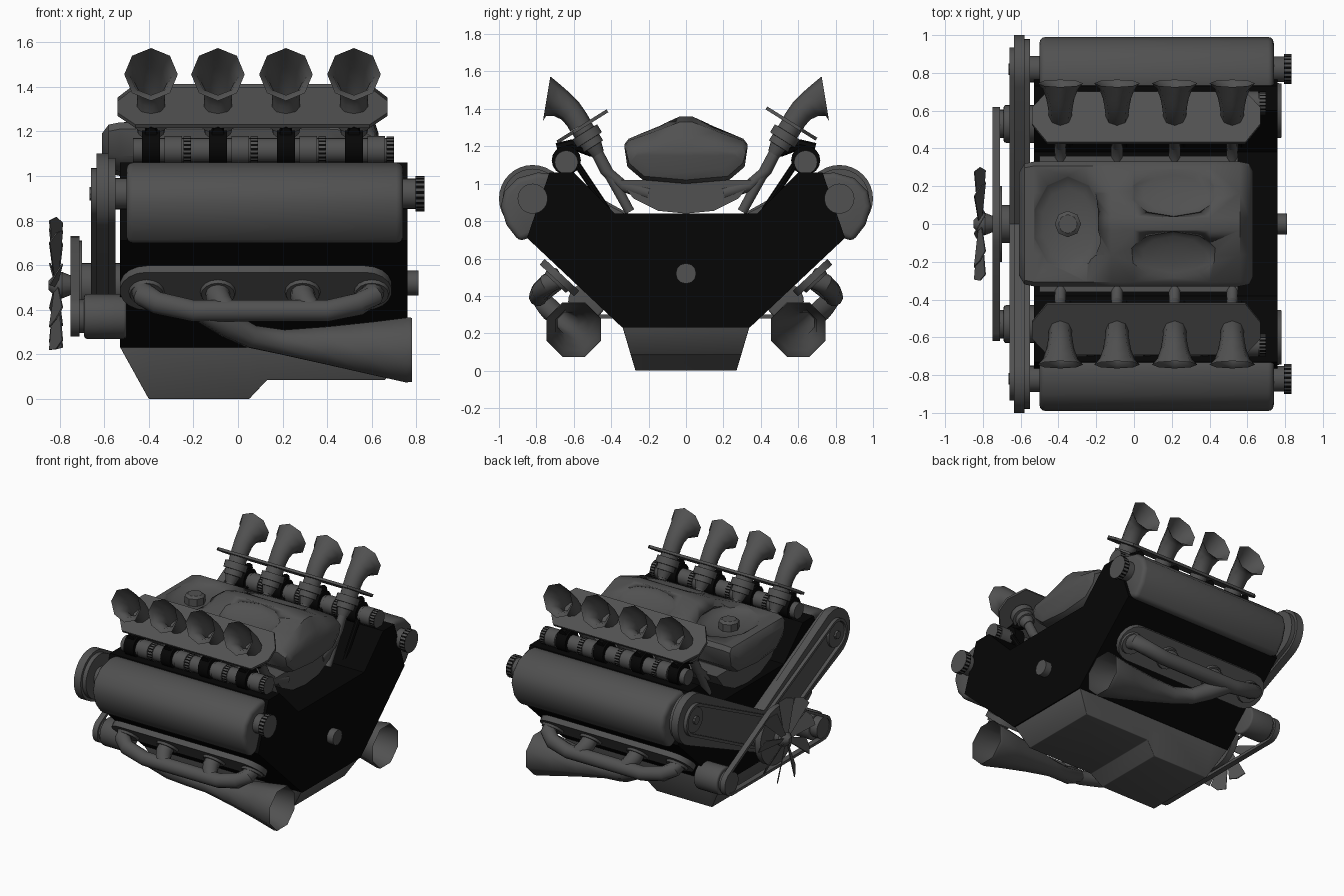
import bpy, bmesh, math
from mathutils import Vector, Matrix

if "Cube" in bpy.data.objects:
    bpy.data.objects.remove(bpy.data.objects["Cube"])

X, Y, Z = Vector((1, 0, 0)), Vector((0, 1, 0)), Vector((0, 0, 1))


def material(name, value):
    m = bpy.data.materials.new(name)
    m.use_nodes = True
    m.diffuse_color = (value, value, value, 1)
    m.node_tree.nodes["Principled BSDF"].inputs["Base Color"].default_value = m.diffuse_color
    return m


GREY = material("steel grey", 0.082)
BLACK = material("block black", 0.0018)


def finish(name, bm, mat, bevel=0, angle=35):
    bmesh.ops.recalc_face_normals(bm, faces=bm.faces)
    me = bpy.data.meshes.new(name)
    bm.to_mesh(me)
    bm.free()
    me.materials.append(mat)
    ob = bpy.data.objects.new(name, me)
    bpy.context.collection.objects.link(ob)
    bpy.ops.object.select_all(action="DESELECT")
    ob.select_set(True)
    bpy.context.view_layer.objects.active = ob
    if bevel:
        mod = ob.modifiers.new("rounding", "BEVEL")
        mod.width, mod.segments, mod.limit_method = bevel, 3, "ANGLE"
        mod.angle_limit = math.radians(42)
        bpy.ops.object.modifier_apply(modifier=mod.name)
    bpy.ops.object.shade_smooth_by_angle(angle=math.radians(angle))
    return ob


def loft(name, rings, mat, caps=True, **kw):
    bm = bmesh.new()
    rows = [[bm.verts.new(p) for p in ring] for ring in rings]
    n = len(rows[0])
    for a, b in zip(rows, rows[1:]):
        for i in range(n):
            j = (i + 1) % n
            bm.faces.new((a[i], a[j], b[j], b[i]))
    if caps:
        bm.faces.new(rows[0])
        bm.faces.new(rows[-1])
    return finish(name, bm, mat, **kw)


def extrude(name, outline, origin, u, v, depth, mat, **kw):
    """Outline in the u, v plane, pushed along u x v."""
    base = [Vector(origin) + u * a + v * b for a, b in outline]
    step = u.cross(v) * depth
    return loft(name, [base, [p + step for p in base]], mat, **kw)


def tube(name, path, radii, mat, ref=X, sides=12, caps=True, **kw):
    """Round tube with a radius for each path point."""
    pts = [Vector(p) for p in path]
    rings = []
    for i, p in enumerate(pts):
        t = (pts[min(i + 1, len(pts) - 1)] - pts[max(i - 1, 0)]).normalized()
        u = (ref - t * ref.dot(t)).normalized()
        v = t.cross(u)
        rings.append([p + (u * math.cos(a) + v * math.sin(a)) * radii[i]
                      for a in (math.tau * k / sides for k in range(sides))])
    return loft(name, rings, mat, caps, **kw)


def rod(name, x0, x1, y, z, r, mat, sides=24, **kw):
    return tube(name, [(x0, y, z), (x1, y, z)], [r, r], mat, Z, sides, **kw)


def knurl(name, x0, x1, y, z, r):
    """Grip ring with alternating grey and black strips."""
    ring = rod(name, x0, x1, y, z, r, GREY, 40)
    ring.data.materials.append(BLACK)
    for f in ring.data.polygons:
        f.material_index = f.index % 2 if abs(f.normal.x) < 0.5 else 0


def hull(circles):
    """Convex outline wrapped round (y, z, r) circles."""
    pts = sorted({(round(y + r * math.cos(a), 4), round(z + r * math.sin(a), 4))
                  for y, z, r in circles for a in (math.tau * k / 32 for k in range(32))})

    def half(seq):
        out = []
        for p in seq:
            while len(out) > 1 and ((out[-1][0] - out[-2][0]) * (p[1] - out[-2][1])
                                    - (out[-1][1] - out[-2][1]) * (p[0] - out[-2][0])) <= 0:
                out.pop()
            out.append(p)
        return out[:-1]
    return half(pts) + half(pts[::-1])


def belt(name, circles, x0, x1):
    """Closed band running round the given pulleys."""
    outer = hull(circles)
    inner = []
    for i, (y, z) in enumerate(outer):
        a, b = outer[i - 1], outer[(i + 1) % len(outer)]
        d = Vector((b[0] - a[0], b[1] - a[1])).normalized()
        inner.append((y - d.y * 0.02, z + d.x * 0.02))
    rings = [[(x, *p) for p in o] for x, o in ((x0, outer), (x1, outer), (x1, inner), (x0, inner), (x0, outer))]
    return loft(name, rings, GREY, False)


def mirrored(half):
    return half + [(-y, z) for y, z in reversed(half) if y != 0]


# Block, oil pan and crankshaft
extrude("engine_block", mirrored([(0.34, 0.23), (0.85, 0.71), (0.73, 1.06), (0.6, 1.06), (0.38, 0.84)]),
        (-0.53, 0, 0), Y, Z, 1.29, BLACK)
pan = []
for x, z in ((-0.53, 0.235), (-0.4, 0), (0.05, 0), (0.13, 0.085), (0.66, 0.085), (0.755, 0.235)):
    w = 0.27 + 0.07 * z / 0.235
    pan.append([(x, -w, z), (x, w, z), (x, 0.34, 0.24), (x, -0.34, 0.24)])
loft("oil_pan", pan, GREY, bevel=0.012)
rod("crankshaft_end", 0.7, 0.81, 0, 0.52, 0.055, GREY, 12)

# Plenum with a front dish, two scooped hollows and a filler cap
sections = []
for x, w, low, edge, peak in ((-0.61, 0.27, 1.05, 1.19, 1.19), (-0.58, 0.32, 1.01, 1.23, 1.23),
                              (-0.53, 0.33, 1.0, 1.24, 1.24), (-0.25, 0.33, 1.0, 1.24, 1.25),
                              (-0.12, 0.33, 1.0, 1.24, 1.34), (0, 0.33, 1.0, 1.24, 1.36),
                              (0.4, 0.33, 1.0, 1.24, 1.36), (0.56, 0.33, 1.0, 1.23, 1.33),
                              (0.61, 0.32, 1.02, 1.2, 1.25), (0.63, 0.28, 1.06, 1.17, 1.19)):
    prof = mirrored([(0, low), (w * 0.7, low + 0.02), (w * 0.95, low + 0.09), (w, edge - 0.03),
                     (w * 0.93, edge), (w * 0.5, (edge + peak) / 2), (w * 0.1, peak)])
    sections.append([(x, y, z) for y, z in prof])
plenum = loft("intake_plenum", sections, GREY, angle=40)
for centre, size, tilt in (((-0.35, 0, 1.26), (0.2, 0.27, 0.06), 0), ((0.21, 0.17, 1.305), (0.24, 0.145, 0.035), -0.33),
                           ((0.21, -0.17, 1.305), (0.24, 0.145, 0.035), 0.33)):
    bm = bmesh.new()
    bmesh.ops.create_uvsphere(bm, u_segments=10, v_segments=8, radius=1,
                              matrix=Matrix.Translation(centre) @ Matrix.Rotation(tilt, 4, "X")
                              @ Matrix.Diagonal((*size, 1)))
    cutter = finish("hollow_cutter", bm, GREY)
    cutter.hide_render = True
    mod = plenum.modifiers.new("hollow", "BOOLEAN")
    mod.operation, mod.object = "DIFFERENCE", cutter
    bpy.context.view_layer.objects.active = plenum
    bpy.ops.object.modifier_apply(modifier=mod.name)
    bpy.data.objects.remove(cutter)
tube("filler_cap", [(-0.35, 0, 1.15), (-0.35, 0, 1.255), (-0.35, 0, 1.27)], [0.07, 0.07, 0.05], GREY, sides=8)
extrude("manifold_tray", mirrored([(0, 0.84), (0.15, 0.855), (0.28, 0.92), (0.36, 1.02), (0.2, 1.02)]),
        (-0.5, 0, 0), Y, Z, 1.05, GREY)

CRANK = (0, 0.51, 0.14)
STACKS = (-0.39, -0.09, 0.215, 0.52)
for s in (-1, 1):
    side = "right" if s < 0 else "left"

    def at(x, y, z):
        return Vector((x, s * y, z))

    # Valve cover with end cap
    cover = [(0.7, 1.05), (0.79, 1.06), (0.9, 1.03), (0.97, 0.96), (0.99, 0.88), (0.96, 0.78), (0.89, 0.69),
             (0.82, 0.72)]
    extrude(side + "_valve_cover", [(s * y, z) for y, z in cover], (-0.5, 0, 0), Y, Z, 1.24, GREY, bevel=0.03)
    rod(side + "_cover_plug", -0.58, -0.48, s * 0.82, 0.92, 0.07, GREY)
    rod(side + "_cover_neck", 0.7, 0.8, s * 0.82, 0.92, 0.068, GREY)
    knurl(side + "_cover_cap", 0.795, 0.835, s * 0.82, 0.92, 0.08)

    # Timing cover and drive belt
    cam = (s * 0.82, 0.92)
    extrude(side + "_timing_cover", hull([(*cam, 0.18), CRANK]), (-0.635, 0, 0), Y, Z, 0.055, GREY)
    extrude(side + "_timing_backplate", hull([(*cam, 0.16), CRANK]), (-0.58, 0, 0), Y, Z, 0.03, GREY)
    belt(side + "_timing_belt", [(*cam, 0.115), (0, 0.51, 0.12)], -0.66, -0.63)
    rod(side + "_cam_pulley", -0.65, -0.62, *cam, 0.09, GREY)
    rod(side + "_cam_bolt", -0.665, -0.62, *cam, 0.03, GREY, 8)

    # Fuel rail with grips and clamps
    rod(side + "_fuel_rail", -0.47, 0.7, s * 0.64, 1.115, 0.056, GREY, 16)
    for i, x in enumerate(STACKS):
        rod(f"{side}_rail_collar_{i}", x + 0.06, x + 0.14, s * 0.64, 1.115, 0.063, GREY, 16)
        knurl(f"{side}_rail_grip_{i}", x + 0.145, x + 0.18, s * 0.64, 1.115, 0.062)
        rod(f"{side}_rail_clamp_{i}", x - 0.04, x + 0.04, s * 0.64, 1.125, 0.078, BLACK, 16)
        tube(f"{side}_clamp_arm_{i}", [at(x, 0.69, 1.19), at(x, 0.61, 1.21), at(x, 0.5, 1.17)], [0.028] * 3, BLACK,
             sides=8)
        tube(f"{side}_fuel_line_{i}", [at(x + 0.05, 0.58, 1.1), at(x + 0.05, 0.42, 0.86)], [0.018] * 2, BLACK, sides=8)

        # Throttle body, runners and flared horn
        axis = at(0, 0.53, 0.85)
        mid = at(x, 0.565, 1.31)
        tube(f"{side}_throttle_body_{i}",
             [mid + axis * d for d in (0, -0.04, -0.041, -0.09, -0.091, -0.13, -0.131, -0.18)],
             [0.06, 0.06, 0.08, 0.08, 0.062, 0.062, 0.05, 0.035], GREY, sides=16)
        tube(f"{side}_runner_{i}", [at(x, 0.47, 1.16), at(x, 0.3, 0.85)], [0.03, 0.026], GREY)
        tube(f"{side}_crossover_{i}", [at(x, 0.48, 1.17), at(x, 0.43, 1.07), at(x, 0.34, 0.99), at(x, 0.2, 0.95)],
             [0.03, 0.03, 0.032, 0.04], GREY)
        tube(f"{side}_horn_{i}",
             [mid, at(x, 0.585, 1.345), at(x, 0.62, 1.39), at(x, 0.665, 1.425), at(x, 0.715, 1.45), at(x, 0.745, 1.455)],
             [0.062, 0.062, 0.066, 0.075, 0.094, 0.12], GREY, sides=8, caps=False, angle=60)

    # Horn plate, square to the throttle bodies
    slope = at(0, 0.85, -0.53)
    plate = [(-0.54, -0.05), (-0.46, -0.165), (0.59, -0.165), (0.67, -0.05), (0.67, 0.05), (0.59, 0.15),
             (-0.46, 0.15), (-0.54, 0.05)]
    extrude(side + "_horn_plate", plate, at(0, 0.565, 1.31), X, slope, 0.018, GREY)

    # Exhaust flange, ports, log pipe and megaphone
    up, out = at(0, 0.735, 0.68), at(0, 0.68, -0.735)
    stadium = [(cx + 0.12 * math.cos(a), 0.125 * math.sin(a)) for cx, start in ((0.57, -90), (-0.41, 90))
               for a in (math.radians(start + 20 * k) for k in range(10))]
    extrude(side + "_exhaust_flange", stadium, at(0, 0.67, 0.505) - out * 0.01, X, up, 0.04 * -s, GREY)
    for i, x in enumerate((-0.41, -0.09, 0.29, 0.6)):
        root = at(x, 0.665, 0.505)
        tube(f"{side}_port_collar_{i}", [root, root + out * 0.05], [0.09, 0.075], GREY, sides=16)
        if 0 < i < 3:
            tube(f"{side}_port_pipe_{i}", [root, at(x, 0.73, 0.455), at(x + 0.02, 0.77, 0.42), at(x + 0.05, 0.79, 0.395)],
                 [0.055, 0.055, 0.052, 0.045], GREY)
    tube(side + "_log_pipe",
         [at(-0.43, 0.67, 0.5), at(-0.42, 0.74, 0.465), at(-0.36, 0.775, 0.43), at(-0.2, 0.79, 0.395),
          at(0.4, 0.79, 0.395), at(0.54, 0.775, 0.425), at(0.6, 0.74, 0.465), at(0.61, 0.67, 0.5)],
         [0.054, 0.054, 0.052, 0.05, 0.05, 0.052, 0.054, 0.054], GREY, Vector((0.1, -s * 0.3, 1)))
    tube(side + "_megaphone",
         [at(-0.16, 0.78, 0.39), at(-0.04, 0.73, 0.33), at(0.06, 0.67, 0.28), at(0.2, 0.63, 0.255), at(0.4, 0.61, 0.24),
          at(0.6, 0.6, 0.228), at(0.76, 0.6, 0.22), at(0.78, 0.6, 0.22)],
         [0.05, 0.06, 0.055, 0.06, 0.092, 0.128, 0.158, 0.155], GREY, Vector((0, 0.414, 1)), 8, caps=False, angle=50)

    # Alternator
    rod(side + "_alternator", -0.69, -0.5, s * 0.53, 0.37, 0.1, GREY, bevel=0.012)
    rod(side + "_alternator_pulley", -0.745, -0.68, s * 0.53, 0.37, 0.075, GREY)

# Fan belt, pulley and fan
belt("fan_belt", [(-0.53, 0.37, 0.09), (0.53, 0.37, 0.09), (0, 0.51, 0.22)], -0.75, -0.71)
rod("fan_pulley", -0.745, -0.7, 0, 0.51, 0.2, GREY, 32)
rod("crank_pulley", -0.71, -0.53, 0, 0.51, 0.1, GREY)
tube("fan_hub", [(-0.85, 0, 0.51), (-0.82, 0, 0.51), (-0.79, 0, 0.51), (-0.74, 0, 0.51)],
     [0.02, 0.05, 0.06, 0.04], GREY, Z, 16)
BLADES = 9
for k in range(BLADES):
    a = math.tau * k / BLADES
    radial = Y * math.sin(a) + Z * math.cos(a)
    across = (radial.cross(X) * 0.85 + X * 0.5).normalized()
    extrude(f"fan_blade_{k}", [(0.03, -0.015), (0.29, -0.06), (0.305, 0), (0.28, 0.055), (0.03, 0.015)],
            (-0.812, 0, 0.51), radial, across, 0.006, GREY)
